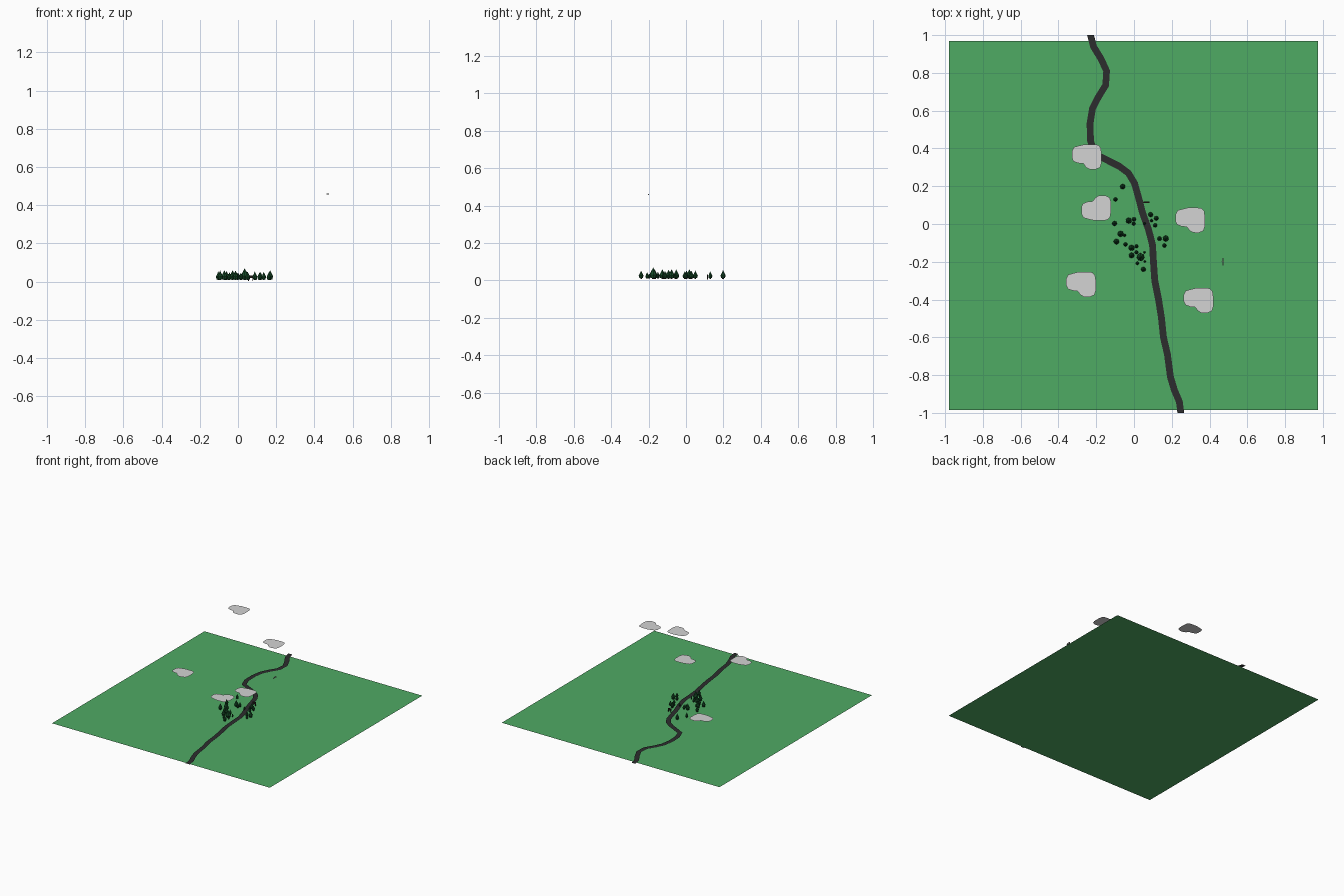
import bpy, bmesh, math
from mathutils import Matrix, Vector

if "Cube" in bpy.data.objects:
    bpy.data.objects.remove(bpy.data.objects["Cube"])


def mat(name, r, g, b):
    m = bpy.data.materials.new(name)
    m.diffuse_color = (*[(c / 255) ** 2.2 for c in (r, g, b)], 1)
    m.use_nodes = True
    m.node_tree.nodes["Principled BSDF"].inputs["Base Color"].default_value = m.diffuse_color
    return m


GRASS = mat("grass green", 80, 169, 100)
ROAD = mat("asphalt", 48, 48, 49)
CLOUD = mat("cloud grey", 210, 210, 210)
LEAF = mat("dark leaf green", 28, 78, 44)
TRUNK = mat("dark wood", 38, 32, 28)
METAL = mat("plane grey", 150, 150, 145)


def finish(name, bm, *mats):
    me = bpy.data.meshes.new(name)
    bm.to_mesh(me)
    bm.free()
    for m in mats:
        me.materials.append(m)
    ob = bpy.data.objects.new(name, me)
    bpy.context.collection.objects.link(ob)
    return ob


def box(bm, c, s):
    bmesh.ops.create_cube(bm, size=1, matrix=Matrix.Translation(c) @ Matrix.Diagonal((*s, 1)))


def cone(bm, x, y, z0, z1, r0, r1, mi):
    res = bmesh.ops.create_cone(bm, cap_ends=True, segments=8, radius1=r0, radius2=r1,
                                depth=z1 - z0, matrix=Matrix.Translation((x, y, (z0 + z1) / 2)))
    for f in {f for v in res["verts"] for f in v.link_faces}:
        f.material_index = mi


# flat grass field
bm = bmesh.new()
bm.faces.new([bm.verts.new(p) for p in
              ((-.98, -.985, 0), (.975, -.985, 0), (.975, .97, 0), (-.98, .97, 0))])
finish("field", bm, GRASS)

# winding road: a flat ribbon along a path
path = [(-.23, 1), (-.215, .94), (-.175, .875), (-.145, .81), (-.15, .735), (-.19, .67),
        (-.22, .61), (-.233, .53), (-.23, .44), (-.205, .37), (-.14, .337), (-.077, .305),
        (-.03, .27), (.003, .215), (.024, .14), (.045, .06), (.077, -.03), (.098, -.11),
        (.103, -.2), (.11, -.3), (.13, -.4), (.145, -.495), (.156, -.6), (.177, -.69),
        (.193, -.81), (.214, -.88), (.24, -.94), (.248, -1)]
bm = bmesh.new()
prev = None
for i, p in enumerate(path):
    a, b = Vector(path[max(i - 1, 0)]), Vector(path[min(i + 1, len(path) - 1)])
    t = (b - a).normalized()
    n = Vector((-t.y, t.x)) * .018
    if i in (0, len(path) - 1):
        n = Vector((.018, 0))
    pair = [bm.verts.new((p[0] + s * n.x, p[1] + s * n.y, .005)) for s in (-1, 1)]
    if prev:
        bm.faces.new((prev[0], pair[0], pair[1], prev[1]))
    prev = pair
bmesh.ops.recalc_face_normals(bm, faces=bm.faces)
for f in bm.faces:
    if f.normal.z < 0:
        f.normal_flip()
finish("road", bm, ROAD)

# flat clouds: one outline reused, one of them lying flipped on the field
outline = [(-.079, .03), (-.068, .052), (-.04, .06), (-.01, .067), (.03, .067), (.06, .064),
           (.074, .048), (.079, .015), (.079, -.03), (.07, -.056), (.045, -.067), (.015, -.066),
           (-.004, -.055), (-.018, -.036), (-.045, -.033), (-.07, -.024), (-.079, -.005)]
for i, (x, y, z, flip) in enumerate([(-.25, .355, .605, 1), (-.2, .085, .012, -1), (.298, .02, .605, 1),
                                     (-.28, -.32, .346, 1), (.342, -.405, .385, 1)]):
    bm = bmesh.new()
    f = bm.faces.new([bm.verts.new((x + a, y + flip * b, z)) for a, b in outline])
    f.normal_update()
    if f.normal.z < 0:
        f.normal_flip()
    finish(f"cloud_{i + 1}", bm, CLOUD)

# grove of small pointed trees: x, y, crown radius
trees = [(-.06, .198, .014), (-.098, .13, .011), (-.103, .003, .013), (-.071, -.052, .016),
         (-.05, -.06, .008), (-.093, -.093, .015), (-.045, -.108, .011), (-.013, -.126, .016),
         (-.013, -.166, .015), (.013, -.118, .01), (.013, -.15, .01), (.035, -.175, .021),
         (.018, -.208, .009), (.05, -.24, .013), (.056, -.15, .006), (.057, -.198, .006),
         (-.028, .018, .016), (0, .025, .011), (-.002, .002, .01), (.088, .05, .013),
         (.093, .018, .008), (.118, .03, .012), (.112, -.007, .011), (.135, -.077, .012),
         (.168, -.077, .016), (.161, -.114, .011), (.056, .002, .007)]
bm = bmesh.new()
for x, y, r in trees:
    h = .018 + 2.1 * r
    cone(bm, x, y, .008, .02, r * .35, r * .35, 1)
    cone(bm, x, y, .012, .012 + .3 * h, r * .7, r, 0)
    cone(bm, x, y, .012 + .3 * h, .008 + h, r, 0, 0)
finish("trees", bm, LEAF, TRUNK)

# roadside sign board on two posts
bm = bmesh.new()
box(bm, (.066, .115, .026), (.03, .006, .014))
for s in (-1, 1):
    box(bm, (.066 + s * .011, .115, .012), (.003, .004, .016))
finish("roadside_board", bm, TRUNK)

# tiny biplane in the air
bm = bmesh.new()
box(bm, (.47, -.2, .459), (.014, .004, .005))
for z, w in ((.465, .03), (.457, .04)):
    box(bm, (.471, -.2, z), (.005, w, .001))
for s in (-1, 1):
    box(bm, (.471, -.2 + s * .011, .461), (.001, .001, .008))
finish("biplane", bm, METAL)
